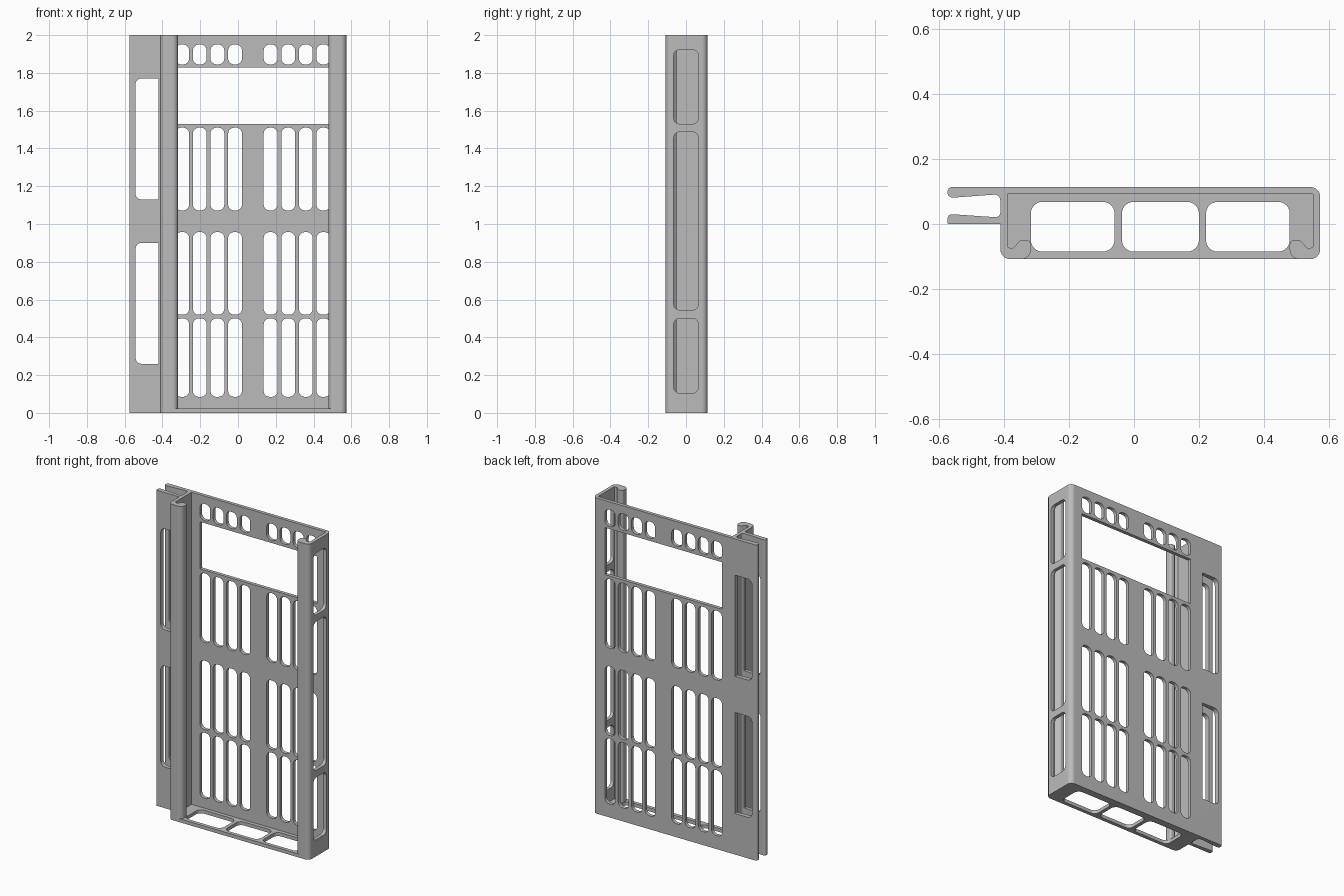
import bpy, bmesh, math
from mathutils import Vector

cube = bpy.data.objects.get("Cube")
if cube:
    bpy.data.objects.remove(cube, do_unlink=True)

grey = bpy.data.materials.new("plain grey")
grey.use_nodes = True
grey.diffuse_color = (0.5, 0.5, 0.5, 1)
grey.node_tree.nodes["Principled BSDF"].inputs["Base Color"].default_value = (0.5, 0.5, 0.5, 1)


def rounded(corners, steps=6):
    """Outline through (a, b, radius) corners, each turned into a circular arc."""
    out = []
    for i, (a, b, r) in enumerate(corners):
        p = Vector((a, b))
        if r == 0:
            out.append(p)
            continue
        u = (Vector(corners[i - 1][:2]) - p).normalized()
        v = (Vector(corners[(i + 1) % len(corners)][:2]) - p).normalized()
        half = u.angle(v) / 2
        weight = math.sin(half)
        reach = r / math.tan(half)
        for k in range(steps + 1):
            t = k / steps
            c0, c1, c2 = (1 - t) ** 2, 2 * t * (1 - t) * weight, t * t
            out.append(((p + u * reach) * c0 + p * c1 + (p + v * reach) * c2) / (c0 + c1 + c2))
    return out


def rect(a0, a1, b0, b1, r, r_far=None):
    far = r if r_far is None else r_far
    return rounded([(a0, b0, r), (a1, b0, far), (a1, b1, far), (a0, b1, r)])


def prism(bm, outline, axis, low, high):
    """Extrude an outline along the named axis."""
    place = {"x": lambda p, h: (h, p.x, p.y),
             "y": lambda p, h: (p.x, h, p.y),
             "z": lambda p, h: (p.x, p.y, h)}[axis]
    lower = [bm.verts.new(place(p, low)) for p in outline]
    upper = [bm.verts.new(place(p, high)) for p in outline]
    bm.faces.new(lower)
    bm.faces.new(upper)
    for i in range(len(outline)):
        bm.faces.new((lower[i - 1], lower[i], upper[i], upper[i - 1]))


def make(name, bm):
    bmesh.ops.recalc_face_normals(bm, faces=bm.faces)
    mesh = bpy.data.meshes.new(name)
    bm.to_mesh(mesh)
    bm.free()
    mesh.materials.append(grey)
    obj = bpy.data.objects.new(name, mesh)
    bpy.context.collection.objects.link(obj)
    return obj


def combine(obj, other, operation):
    mod = obj.modifiers.new(operation.lower(), "BOOLEAN")
    mod.operation, mod.solver, mod.object = operation, "EXACT", other
    bpy.context.view_layer.objects.active = obj
    bpy.ops.object.modifier_apply(modifier=mod.name)
    bpy.data.objects.remove(other, do_unlink=True)


# Channel section: twin fins, hooked front lips, back plate and side walls
FRONT, BACK = -0.108, 0.114
fins = [(-0.575, BACK, 0.015), (-0.575, 0.08, 0.016), (-0.412, 0.092, 0.018),
        (-0.412, 0.02, 0.015), (-0.575, 0.031, 0.014), (-0.575, 0, 0.005), (-0.412, 0, 0)]
hook = [(-0.412, FRONT, 0.03), (-0.318, FRONT, 0.028), (-0.318, -0.05, 0.013),
        (-0.35, -0.05, 0.01), (-0.375, -0.077, 0), (-0.39, -0.07, 0), (-0.39, 0.092, 0)]
other_hook = [(0.162 - x, y, r) for x, y, r in reversed(hook)]
bm = bmesh.new()
prism(bm, rounded(fins + hook + other_hook + [(0.574, BACK, 0.03)]), "z", 0, 2)
frame = make("channel_frame", bm)

# Floor plate closing the lower end
bm = bmesh.new()
prism(bm, rect(-0.4, 0.562, FRONT, 0.1, 0.02), "z", 0, 0.022)
combine(frame, make("floor_plate", bm), "UNION")

# All openings
bm = bmesh.new()
for left, right in ((-0.318, -0.06), (-0.037, 0.2), (0.222, 0.48)):
    prism(bm, rect(left, right, -0.085, 0.068, 0.035), "z", -0.1, 0.05)
for low, high in ((0.085, 0.5), (0.52, 0.957), (1.072, 1.51), (1.845, 1.95)):
    for start in (-0.332, 0.136):
        for i in range(4):
            x = start + i * 0.0933
            prism(bm, rect(x, x + 0.073, low, high, 0.031), "y", 0.08, 0.2)
prism(bm, rect(-0.332, 0.489, 1.53, 1.828, 0), "y", 0.08, 0.2)
for low in (0.26, 1.13):
    prism(bm, rect(-0.542, -0.422, low, low + 0.64, 0.03, 0), "y", -0.05, 0.2)
for low, high in ((0.105, 0.5), (0.545, 1.487), (1.53, 1.922)):
    prism(bm, rect(-0.065, 0.065, low, high, 0.03), "x", 0.54, 0.7)
combine(frame, make("opening_cutter", bm), "DIFFERENCE")

# Smooth the rounded corners, keep the flats flat
bpy.ops.object.select_all(action="DESELECT")
frame.select_set(True)
bpy.context.view_layer.objects.active = frame
bpy.ops.object.shade_smooth_by_angle(angle=math.radians(30))
weighted = frame.modifiers.new("even_normals", "WEIGHTED_NORMAL")
weighted.keep_sharp = True
